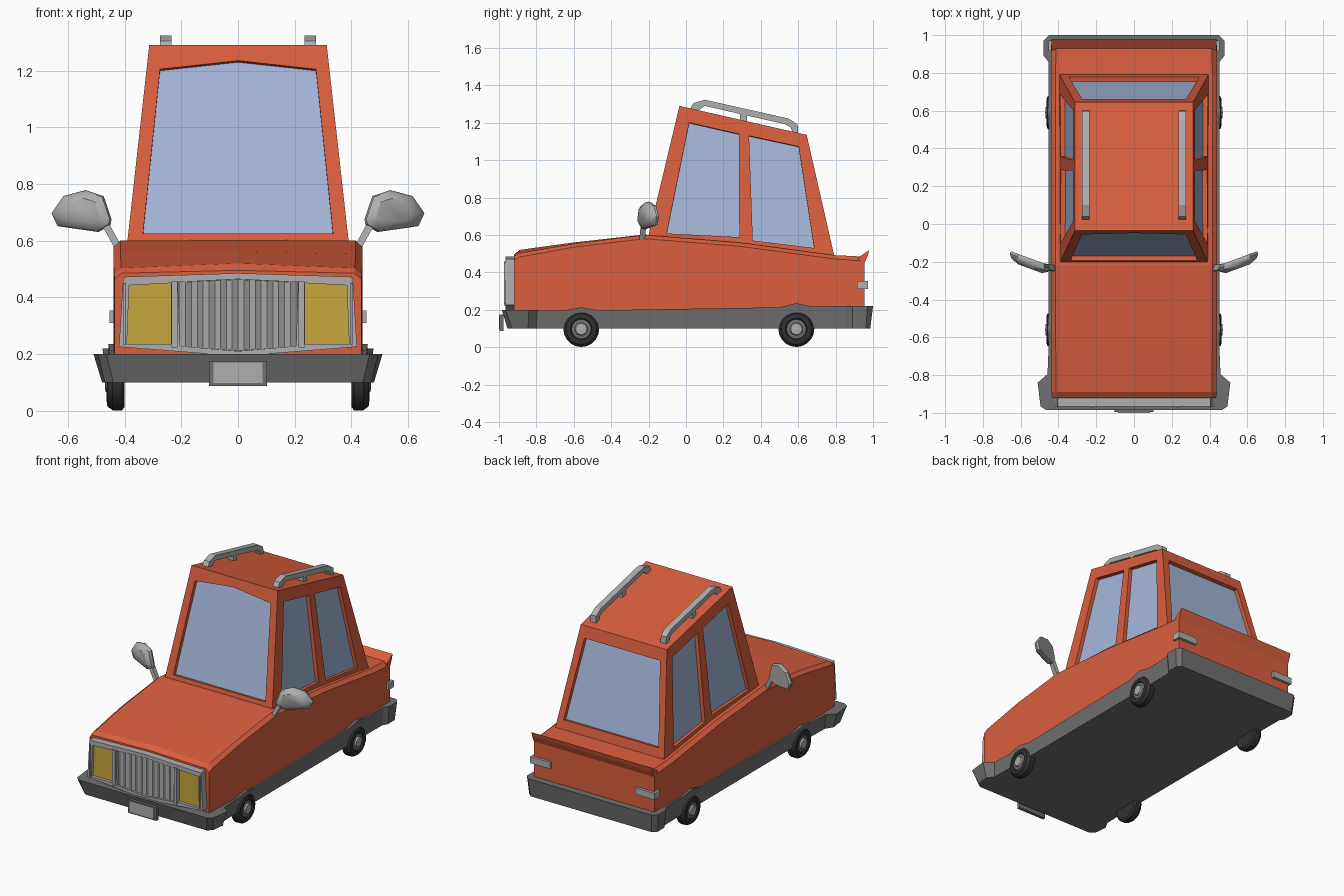
import bpy, bmesh, math
from mathutils import Vector

if "Cube" in bpy.data.objects:
    bpy.data.objects.remove(bpy.data.objects["Cube"])


def material(name, rgb):
    m = bpy.data.materials.new(name)
    m.diffuse_color = (*rgb, 1)
    m.use_nodes = True
    m.node_tree.nodes["Principled BSDF"].inputs["Base Color"].default_value = m.diffuse_color
    return m


PAINT = material("orange paint", (0.70, 0.113, 0.048))
GLASS = material("blue glass", (0.37, 0.47, 0.69))
CHROME = material("light grey metal", (0.43, 0.43, 0.43))
TRIM = material("dark grey trim", (0.16, 0.16, 0.16))
RUBBER = material("black rubber", (0.03, 0.03, 0.03))
LAMP = material("yellow lamp", (0.58, 0.39, 0.048))


def finish(name, bm, mats, smooth=False):
    bmesh.ops.remove_doubles(bm, verts=bm.verts, dist=1e-5)
    bmesh.ops.recalc_face_normals(bm, faces=bm.faces)
    me = bpy.data.meshes.new(name)
    bm.to_mesh(me)
    bm.free()
    for m in mats:
        me.materials.append(m)
    ob = bpy.data.objects.new(name, me)
    bpy.context.collection.objects.link(ob)
    if smooth:
        bpy.ops.object.select_all(action='DESELECT')
        ob.select_set(True)
        bpy.context.view_layer.objects.active = ob
        bpy.ops.object.shade_smooth_by_angle(angle=math.radians(35))
    return ob


def loft(name, rings, mat, smooth=False):
    """Skin closed rings of equal length and cap both ends."""
    bm = bmesh.new()
    vs = [[bm.verts.new(p) for p in r] for r in rings]
    n = len(vs[0])
    for a, b in zip(vs, vs[1:]):
        for i in range(n):
            j = (i + 1) % n
            bm.faces.new((a[i], a[j], b[j], b[i]))
    bm.faces.new(vs[0])
    bm.faces.new(vs[-1])
    return finish(name, bm, [mat], smooth)


def prism(name, profile, x0, x1, mat):
    """Extrude a (y, z) profile along x."""
    return loft(name, [[(x, y, z) for y, z in profile] for x in (x0, x1)], mat)


def box(name, x, y, z, mat):
    return prism(name, [(y[0], z[0]), (y[1], z[0]), (y[1], z[1]), (y[0], z[1])], *x, mat)


def panel(bm, outer, holes, inward, depth, panes):
    """Wall with recessed panes; panes gives a material index per hole."""
    inward = Vector(inward).normalized()
    edges = []
    for k, loop in enumerate([outer] + holes):
        vs = [bm.verts.new(p) for p in loop]
        nxt = vs[1:] + vs[:1]
        edges += [bm.edges.new(e) for e in zip(vs, nxt)]
        if k:
            ins = [bm.verts.new(v.co + inward * depth) for v in vs]
            for a, b, c, d in zip(vs, nxt, ins[1:] + ins[:1], ins):
                bm.faces.new((a, b, c, d))
            bm.faces.new(ins).material_index = panes[k - 1]
    bmesh.ops.triangle_fill(bm, edges=edges, use_beauty=True, normal=-inward)


# Body shell: y, half width, shoulder z, top edge z, centre z
rings = []
for y, w, s, t, c in [(-0.92, .435, .465, .485, .495), (-0.89, .437, .482, .503, .52),
                      (-0.6, .44, .535, .553, .56), (-0.22, .44, .58, .6, .602),
                      (0.28, .44, .54, .56, .56), (0.79, .44, .472, .492, .492),
                      (0.955, .438, .46, .484, .484)]:
    half = [(w, .17), (w, s), (w - .025, t)]
    rings.append([(x, y, z) for x, z in half + [(0, c)] + [(-x, z) for x, z in half[::-1]]])
loft("body", rings, PAINT)
prism("tail_lip", [(.92, .478), (.98, .52), (.972, .49), (.955, .45), (.93, .45)], -.438, .438, PAINT)

# Bumper and skirt: top x, top y, top z, bottom x, bottom y
rings = []
for xt, yt, zt, xb, yb in [(.465, -.985, .2, .44, -.955), (.495, -.965, .2, .47, -.93),
                           (.51, -.84, .2, .48, -.845), (.458, -.795, .197, .45, -.80),
                           (.452, -.65, .197, .446, -.65), (.458, -.56, .213, .446, -.56),
                           (.452, -.47, .197, .446, -.47), (.452, 0, .205, .446, 0),
                           (.452, .5, .213, .446, .5), (.458, .59, .235, .446, .59),
                           (.452, .68, .217, .446, .68), (.454, .86, .22, .448, .86),
                           (.478, .89, .22, .466, .89), (.478, .97, .22, .466, .962),
                           (.45, 1.0, .22, .44, .985)]:
    rings.append([(xt, yt, zt), (-xt, yt, zt), (-xb, yb, .1), (xb, yb, .1)])
loft("bumper_skirt", rings, TRIM)


# Cabin: sloped walls with recessed windows
def front_y(z):
    return -.2 + (z - .6) * .239


def rear_y(z):
    return .79 - (z - .5) * .228


def side(y, z, s):
    t = min(max((y + .1) / .8, 0), 1)
    x = (1 - t) * (.315 + .109 * (1.29 - z)) + t * (.312 + .13 * (1.135 - z))
    return (s * x, y, z)


bm = bmesh.new()
corners = [(front_y(.585), .585), (front_y(1.29), 1.29), (rear_y(1.135), 1.135), (rear_y(.475), .475)]
L, R = ([side(y, z, s) for y, z in corners] for s in (-1, 1))
win_a = [(-.103, .608), (.017, 1.2), (.283, 1.14), (.285, .588)]
win_b = [(.337, 1.13), (.602, 1.073), (.685, .53), (.357, .57)]
for s, wall in ((-1, L), (1, R)):
    holes = [[side(y, z, s) for y, z in w] for w in (win_a, win_b)]
    panel(bm, wall, holes, (-s, 0, -.11), .025, [1, 1])
shield = [(-.335, .625), (.335, .625), (.275, 1.205), (0, 1.235), (-.275, 1.205)]
panel(bm, [L[0], R[0], R[1], L[1]], [[(x, front_y(z), z) for x, z in shield]],
      (0, 1, -.239), .025, [1])
back = [(-.345, .55), (.345, .55), (.275, 1.06), (-.275, 1.06)]
panel(bm, [L[3], R[3], R[2], L[2]], [[(x, rear_y(z), z) for x, z in back]],
      (0, -1, -.228), .025, [1])
for a, b in ((1, 2), (3, 0)):
    bm.faces.new([bm.verts.new(p) for p in (L[a], R[a], R[b], L[b])])
finish("cabin", bm, [PAINT, GLASS])

# Front frame with headlamps and grille opening
bm = bmesh.new()
outer = [(.405, .472), (0, .485), (-.405, .472), (-.42, .225), (0, .192), (.42, .225)]
lamp = [(.237, .235), (.392, .235), (.384, .442), (.237, .45)]
grille = [(.205, .228), (.212, .453), (0, .464), (-.212, .453), (-.205, .228), (0, .21)]
FY, BY = -.965, -.915
holes = [[(x, FY, z) for x, z in h] for h in (lamp, [(-x, z) for x, z in lamp], grille)]
panel(bm, [(x, FY, z) for x, z in outer], holes, (0, 1, 0), .02, [1, 1, 2])
for (x0, z0), (x1, z1) in zip(outer, outer[1:] + outer[:1]):
    bm.faces.new([bm.verts.new(p) for p in ((x0, FY, z0), (x1, FY, z1), (x1, BY, z1), (x0, BY, z0))])
bm.faces.new([bm.verts.new((x, BY, z)) for x, z in outer])
finish("front_frame", bm, [CHROME, LAMP, TRIM])

# Raised rims around the headlamps
for s, tag in ((-1, "left"), (1, "right")):
    for x, z, part in (((.214, .234), (.222, .458), "inner"), ((.396, .404), (.232, .45), "outer")):
        box(f"{tag}_lamp_rim_{part}", sorted((s * x[0], s * x[1])), (-.972, -.96), z, CHROME)

# Grille slats as a pleated solid
N = 20
rings = []
for i in range(N + 1):
    x = -.205 + .41 * i / N
    y = -.962 if i % 2 else -.948
    lo, hi = .211 + .08 * abs(x), .463 - .05 * abs(x)
    rings.append([(x, y, lo), (x, y, hi), (x, -.94, hi), (x, -.94, lo)])
loft("grille_slats", rings, CHROME)

# Number plate
box("plate_holder", (-.103, .103), (-.996, -.975), (.087, .175), TRIM)
box("plate", (-.086, .086), (-1.0, -.995), (.098, .17), CHROME)

# Wheels, lathed about the x axis: x, radius, material of the band that follows
PROFILE = [(.40, .001, 0), (.40, .085, 0), (.41, .096, 0), (.442, .096, 0), (.461, .082, 0),
           (.464, .058, 0), (.456, .052, 1), (.458, .034, 2), (.468, .03, 2), (.47, .001, 2)]
SEG = 20
for s, tag in ((-1, "left"), (1, "right")):
    for yc, pos in ((-.56, "front"), (.59, "rear")):
        bm = bmesh.new()
        vs = [[bm.verts.new((s * x, yc + r * math.cos(a), .097 + r * math.sin(a)))
               for a in (2 * math.pi * k / SEG for k in range(SEG))] for x, r, m in PROFILE]
        for i, (a, b) in enumerate(zip(vs, vs[1:])):
            for k in range(SEG):
                j = (k + 1) % SEG
                bm.faces.new((a[k], a[j], b[j], b[k])).material_index = PROFILE[i][2]
        bm.faces.new(vs[0])
        bm.faces.new(vs[-1]).material_index = 2
        finish(f"{pos}_{tag}_wheel", bm, [RUBBER, TRIM, CHROME], True)

# Mirrors, roof rails and corner lamps on both sides
HEAD = [(.446, .675), (.474, .757), (.538, .778), (.616, .757),
        (.658, .697), (.637, .651), (.492, .63), (.45, .654)]
RAIL = [(.02, 1.27), (.04, 1.305), (.1, 1.323), (.55, 1.222), (.597, 1.19), (.6, 1.14),
        (.57, 1.145), (.56, 1.175), (.53, 1.192), (.1, 1.29), (.065, 1.265)]
for s, tag in ((-1, "left"), (1, "right")):
    rings = []
    for k, dy in ((.93, 0), (1, -.015), (.93, -.035), (.6, -.055)):
        ring = []
        for x, z in HEAD:
            x, z = .55 + (x - .55) * k, .705 + (z - .705) * k
            ring.append((s * x, -.215 + (x - .46) * .37 + dy, z))
        rings.append(ring)
    loft(f"{tag}_mirror", rings, CHROME, True)
    loft(f"{tag}_mirror_arm",
         [[(s * (x + dx), y + dy, z) for dx, dy in ((-.014, -.015), (.014, -.015), (.014, .015), (-.014, .015))]
          for x, y, z in ((.42, -.235, .57), (.48, -.225, .68))], CHROME)
    xs = sorted((s * .235, s * .275))
    prism(f"{tag}_roof_rail", RAIL, *xs, CHROME)
    box(f"{tag}_rail_foot", xs, (.29, .325), (1.19, 1.25), CHROME)
    box(f"{tag}_tail_lamp", sorted((s * .31, s * .453)), (.915, .972), (.31, .353), CHROME)
